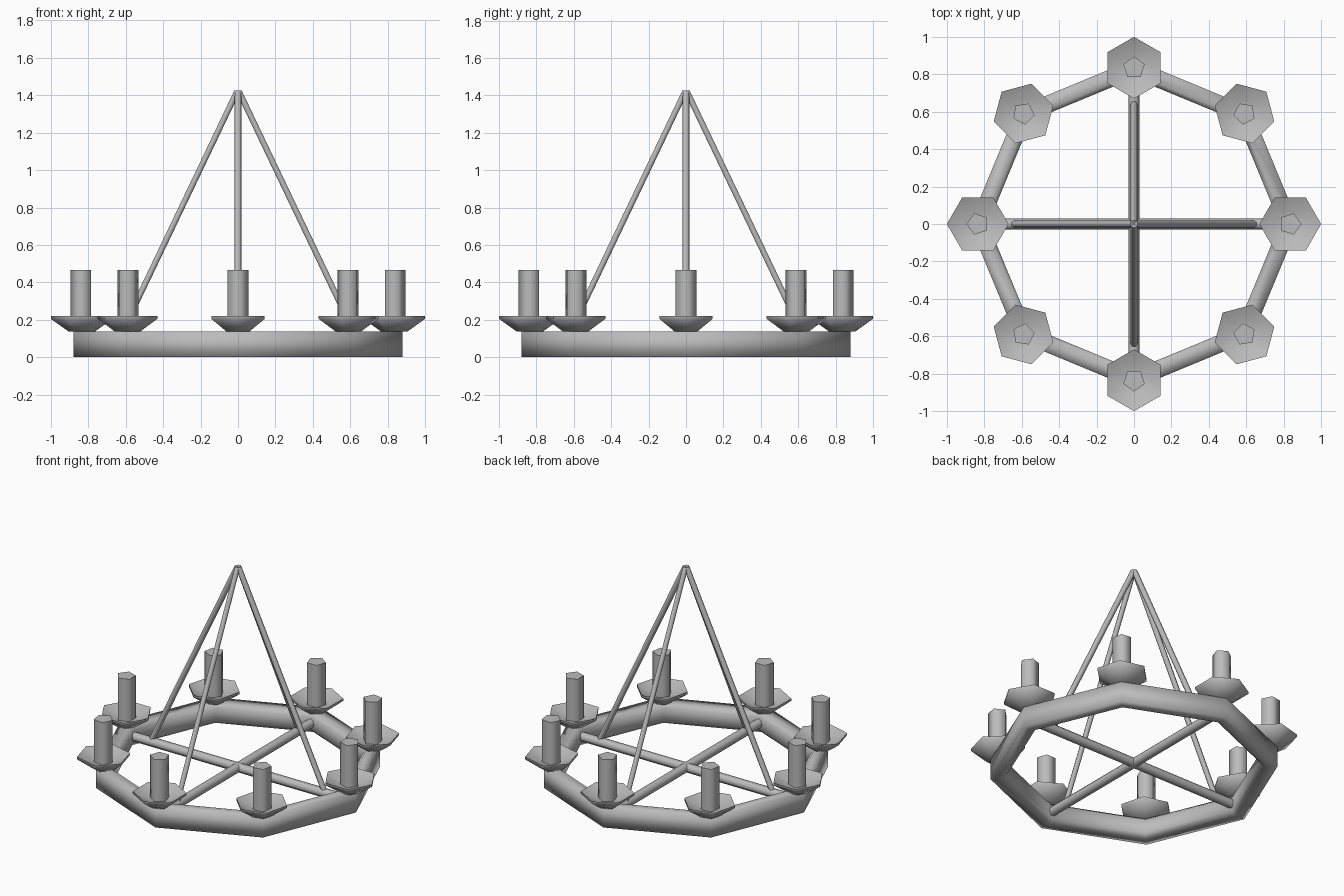
import bpy, bmesh, math
from mathutils import Vector

if "Cube" in bpy.data.objects:
    bpy.data.objects.remove(bpy.data.objects["Cube"])

metal = bpy.data.materials.new("grey_metal")
metal.diffuse_color = (0.5, 0.5, 0.5, 1)
metal.use_nodes = True
metal.node_tree.nodes["Principled BSDF"].inputs["Base Color"].default_value = metal.diffuse_color


def finish(name, bm, angle=180):
    """Turn a bmesh into a named, smooth-shaded object."""
    bmesh.ops.recalc_face_normals(bm, faces=bm.faces)
    me = bpy.data.meshes.new(name)
    bm.to_mesh(me)
    bm.free()
    me.materials.append(metal)
    ob = bpy.data.objects.new(name, me)
    bpy.context.collection.objects.link(ob)
    bpy.ops.object.select_all(action='DESELECT')
    ob.select_set(True)
    bpy.context.view_layer.objects.active = ob
    bpy.ops.object.shade_smooth_by_angle(angle=math.radians(angle))
    return ob


def lathe(name, profile, sides, closed=False, angle=180):
    """Spin an (r, z) profile; open profiles are capped at both ends."""
    bm = bmesh.new()
    rings = []
    for r, z in profile:
        rings.append([bm.verts.new((r * math.cos(2 * math.pi * i / sides),
                                    r * math.sin(2 * math.pi * i / sides), z))
                      for i in range(sides)])
    pairs = list(zip(rings, rings[1:]))
    if closed:
        pairs.append((rings[-1], rings[0]))
    else:
        bm.faces.new(rings[0])
        bm.faces.new(rings[-1])
    for a, b in pairs:
        for i in range(sides):
            j = (i + 1) % sides
            bm.faces.new((a[i], a[j], b[j], b[i]))
    return finish(name, bm, angle)


def rod(name, start, end, radius, sides=6):
    """Straight rod between two points."""
    start, end = Vector(start), Vector(end)
    axis = end - start
    ob = lathe(name, [(radius, 0), (radius, axis.length)], sides, angle=80)
    ob.rotation_euler = axis.to_track_quat('Z', 'Y').to_euler()
    ob.location = start
    return ob


# Octagonal ring
lathe("ring", [(0.88, 0), (0.88, 0.138), (0.805, 0.138), (0.78, 0.113),
               (0.78, 0.025), (0.805, 0)], 8, closed=True)

# Drip dishes and candles, each turned to face outward
for k in range(8):
    a = k * math.pi / 4
    spot = (0.835 * math.cos(a), 0.835 * math.sin(a), 0)
    dish = lathe(f"dish_{k}", [(0.07, 0.137), (0.165, 0.205), (0.165, 0.22),
                               (0.08, 0.18)], 6, angle=80)
    candle = lathe(f"candle_{k}", [(0.06, 0.16), (0.06, 0.465)], 5, angle=80)
    for ob in (dish, candle):
        ob.location = spot
        ob.rotation_euler.z = a

# Crossbars inside the ring
rod("crossbar_x", (-0.8, 0, 0.07), (0.8, 0, 0.07), 0.03)
rod("crossbar_y", (0, -0.8, 0.07), (0, 0.8, 0.07), 0.03)

# Hanging rods meeting at the top
for k in range(4):
    a = k * math.pi / 2
    c, s = math.cos(a), math.sin(a)
    rod(f"hanging_rod_{k}", (0.65 * c, 0.65 * s, 0.07),
        (0.005 * c, 0.005 * s, 1.42), 0.018)
